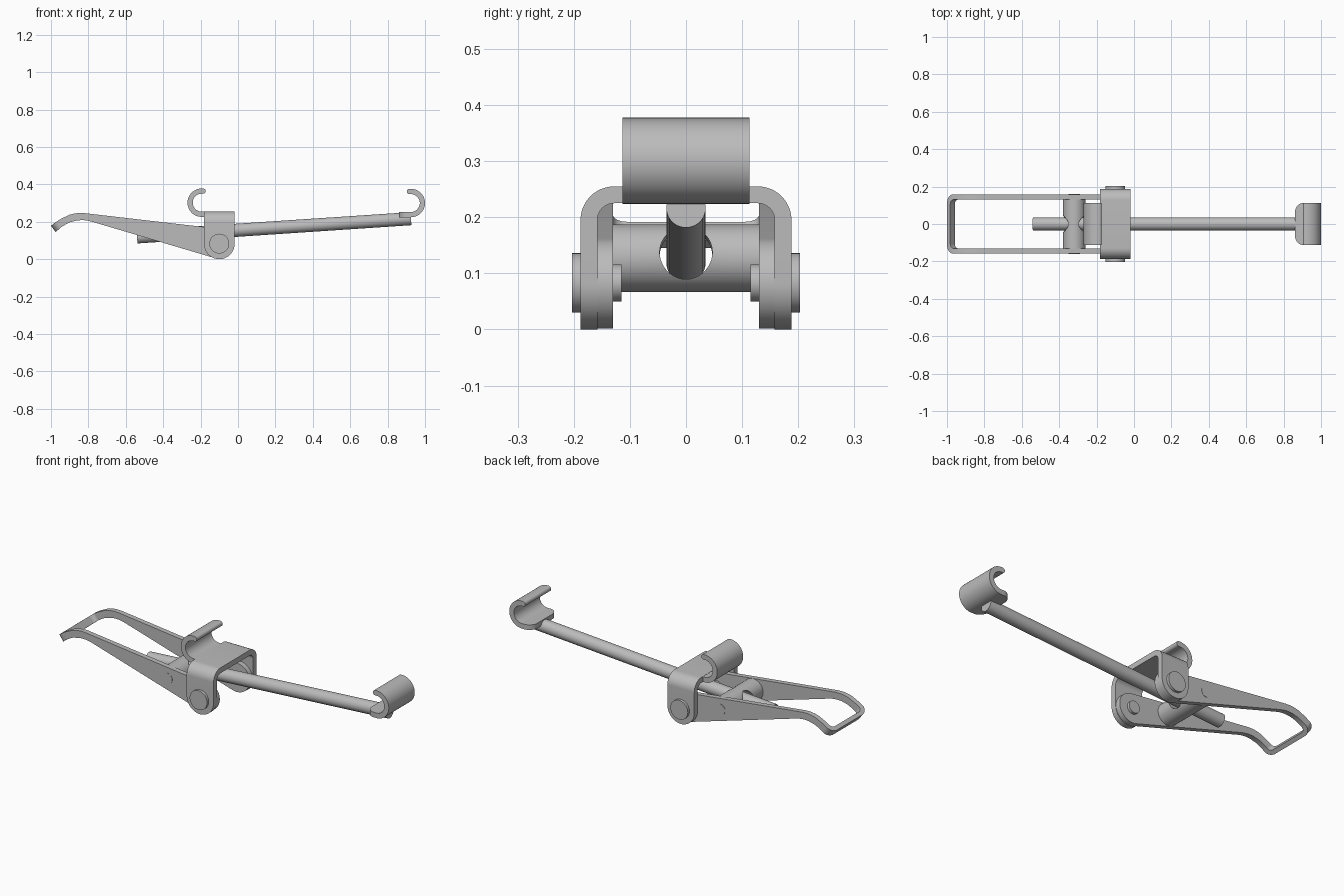
import bpy, bmesh, math
from mathutils import Vector

if "Cube" in bpy.data.objects:
    bpy.data.objects.remove(bpy.data.objects["Cube"], do_unlink=True)

steel = bpy.data.materials.new("satin steel")
steel.use_nodes = True
GREY = (0.5, 0.5, 0.5, 1)
steel.diffuse_color = GREY
steel.node_tree.nodes["Principled BSDF"].inputs["Base Color"].default_value = GREY


def arc(cx, cy, r, a0, a1, n=12):
    """Points on a circular arc, angles in degrees."""
    out = []
    for i in range(n + 1):
        a = math.radians(a0 + (a1 - a0) * i / n)
        out.append((cx + r * math.cos(a), cy + r * math.sin(a)))
    return out


def round_rect(x0, x1, h, r):
    """Plan outline with rounded corners on the x0 side only."""
    return ([(x1, -h), (x1, h)] + arc(x0 + r, h - r, r, 90, 180, 8)
            + arc(x0 + r, -h + r, r, 180, 270, 8))


def prism(name, pts, axis, lo, hi):
    """Extrude a 2D outline along an axis from lo to hi."""
    place = {"x": lambda a, b: (lo, a, b), "y": lambda a, b: (a, lo, b),
             "z": lambda a, b: (a, b, lo)}[axis]
    step = Vector({"x": (1, 0, 0), "y": (0, 1, 0), "z": (0, 0, 1)}[axis]) * (hi - lo)
    bm = bmesh.new()
    face = bm.faces.new([bm.verts.new(place(a, b)) for a, b in pts])
    ext = bmesh.ops.extrude_face_region(bm, geom=[face])
    bmesh.ops.translate(bm, vec=step, verts=[v for v in ext["geom"]
                                             if isinstance(v, bmesh.types.BMVert)])
    bmesh.ops.recalc_face_normals(bm, faces=bm.faces)
    mesh = bpy.data.meshes.new(name)
    bm.to_mesh(mesh)
    bm.free()
    mesh.materials.append(steel)
    ob = bpy.data.objects.new(name, mesh)
    bpy.context.collection.objects.link(ob)
    return ob


def rod(name, p0, p1, r, n=48):
    """Cylinder between two points."""
    p0, p1 = Vector(p0), Vector(p1)
    d = p1 - p0
    bpy.ops.mesh.primitive_cylinder_add(vertices=n, radius=r, depth=d.length,
                                        location=(p0 + p1) / 2)
    ob = bpy.context.object
    ob.name = name
    ob.rotation_euler = d.to_track_quat("Z", "Y").to_euler()
    ob.data.materials.append(steel)
    return ob


def activate(ob):
    bpy.ops.object.select_all(action="DESELECT")
    ob.select_set(True)
    bpy.context.view_layer.objects.active = ob


def cut(ob, tool, op):
    """Apply a boolean and drop the cutter."""
    activate(ob)
    m = ob.modifiers.new("cut", "BOOLEAN")
    m.operation, m.object, m.solver = op, tool, "EXACT"
    bpy.ops.object.modifier_apply(modifier=m.name)
    bpy.data.objects.remove(tool, do_unlink=True)


def hook_outline(cx, cz, side, base_x, R=0.076, t=0.028):
    """C-shaped hook with a rounded tip and a flat base running to base_x."""
    end = 97
    pts = arc(0, 0, R, -90, end, 28)
    a = math.radians(end)
    m = R - t / 2
    pts += arc(m * math.cos(a), m * math.sin(a), t / 2, end, end + 180, 8)[1:-1]
    pts += arc(0, 0, R - t, end, -90, 28)
    pts = [(cx + side * x, cz + z) for x, z in pts]
    return pts + [(base_x, cz - R + t), (base_x, cz - R)]


PX, PZ = -0.1, 0.082      # pivot centre
parts = []

# Lever: side profile trimmed to a rounded U-shaped loop
side = [(-1, .178), (-.975, .198), (-.944, .217), (-.9, .238), (-.875, .244),
        (-.85, .247), (-.82, .246)]
side += arc(PX, PZ, .08, 84, -106, 28)
side += [(-.78, .2), (-.80, .205), (-.82, .208), (-.84, .2085), (-.86, .207),
         (-.9, .197), (-.94, .175), (-.975, .145)]
lever = prism("lever", side, "y", -.2, .2)
for outline, op in ((round_rect(-1.0, .3, .158, .05), "INTERSECT"),
                    (round_rect(-.972, .4, .13, .025), "DIFFERENCE")):
    tool = prism("lever_cutter", outline, "z", -.2, .5)
    for v in tool.data.vertices:      # lean the loop end with the bent tip
        v.co.x -= (v.co.z - .178) * .025 / .033
    cut(lever, tool, op)
parts.append(lever)

# Saddle: bent strap with rounded legs
strap = ([(.188, -.02)] + arc(.128, .195, .06, 0, 90) + arc(-.128, .195, .06, 90, 180)
         + [(-.188, -.02), (-.158, -.02)] + arc(-.128, .195, .03, 180, 90)
         + arc(.128, .195, .03, 90, 0) + [(.158, -.02)])
saddle = prism("saddle", strap, "x", -.25, .05)
tool = prism("saddle_cutter", [(PX + .082, .4), (PX - .082, .4)]
             + arc(PX, PZ, .082, 180, 360, 32), "y", -.3, .3)
cut(saddle, tool, "INTERSECT")
parts.append(saddle)

# Hook on the saddle
parts.append(prism("saddle_hook", hook_outline(-.194, .302, -1, -.175), "y", -.113, .113))

# Hook on the rod end, with rounded base corners
rod_hook = prism("rod_hook", hook_outline(.924, .3, 1, .862), "y", -.113, .113)
cut(rod_hook, prism("hook_cutter", round_rect(.861, 1.1, .114, .05), "z", 0, .6), "INTERSECT")
parts.append(rod_hook)

# Tension rod
R0, R1 = Vector((-.54, 0, .119)), Vector((.925, 0, .2165))
parts.append(rod("tension_rod", R0, R1, .035))

# Cross barrel with a clearance hole for the rod
BX, BZ = -.32, .127
barrel = rod("cross_barrel", (BX, -.13, BZ), (BX, .13, BZ), .06, 64)
mid = R0.lerp(R1, (BX - R0.x) / (R1.x - R0.x))
d = (R1 - R0).normalized() * .15
cut(barrel, rod("hole_cutter", mid - d, mid + d, .047), "DIFFERENCE")
parts.append(barrel)

# Barrel journals and pivot rivets on both sides
for s, label in ((1, "left"), (-1, "right")):
    parts.append(rod(label + "_barrel_journal", (BX, s * .125, BZ), (BX, s * .1595, BZ), .03))
    parts.append(rod(label + "_rivet_head", (PX, s * .15, .083), (PX, s * .203, .083), .053))
    parts.append(rod(label + "_rivet_tail", (PX, s * .115, .083), (PX, s * .16, .083), .033))

for ob in parts:
    activate(ob)
    bpy.ops.object.shade_smooth_by_angle(angle=math.radians(30))
